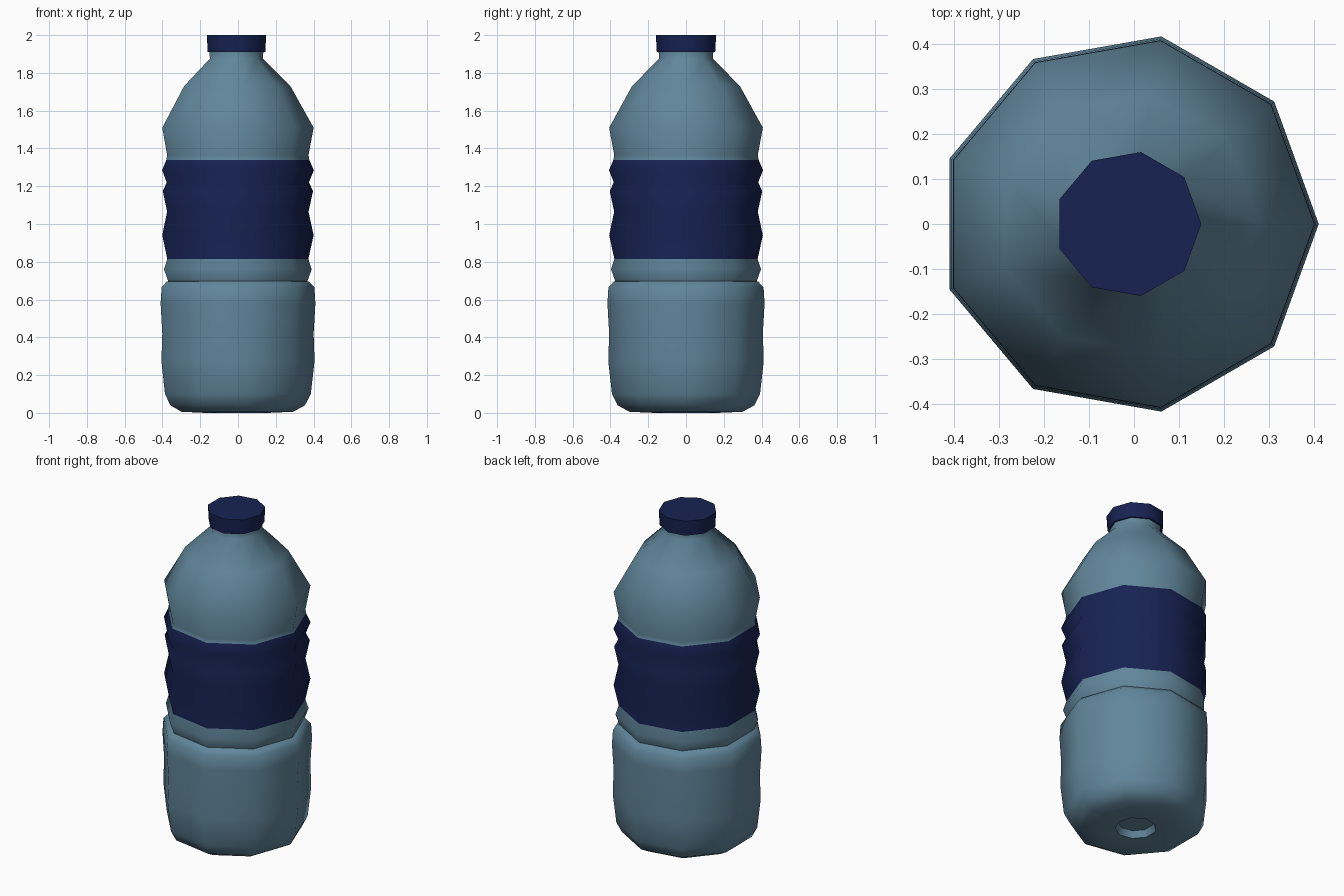
import bpy, bmesh, math

if "Cube" in bpy.data.objects:
    bpy.data.objects.remove(bpy.data.objects["Cube"])

SIDES = 9
CX = -0.0127  # centres the nine-sided bounds on x = 0


def material(name, color):
    m = bpy.data.materials.new(name)
    m.diffuse_color = (*color, 1)
    m.use_nodes = True
    m.node_tree.nodes["Principled BSDF"].inputs["Base Color"].default_value = m.diffuse_color
    return m


def lathe(name, profile, mats, pick=lambda z: 0):
    """Revolve (radius, z) points and close both ends."""
    bm = bmesh.new()
    rings = []
    for r, z in profile:
        rings.append([bm.verts.new((CX + r * math.cos(2 * math.pi * i / SIDES),
                                    r * math.sin(2 * math.pi * i / SIDES), z))
                      for i in range(SIDES)])
    for a, b in zip(rings, rings[1:]):
        for i in range(SIDES):
            j = (i + 1) % SIDES
            f = bm.faces.new((a[i], a[j], b[j], b[i]))
            f.material_index = pick(sum(v.co.z for v in f.verts) / 4)
    bm.faces.new(rings[0][::-1])
    bm.faces.new(rings[-1])
    bmesh.ops.recalc_face_normals(bm, faces=bm.faces)
    mesh = bpy.data.meshes.new(name)
    bm.to_mesh(mesh)
    bm.free()
    for m in mats:
        mesh.materials.append(m)
    ob = bpy.data.objects.new(name, mesh)
    bpy.context.collection.objects.link(ob)
    bpy.ops.object.select_all(action='DESELECT')
    ob.select_set(True)
    bpy.context.view_layer.objects.active = ob
    bpy.ops.object.shade_smooth_by_angle(angle=math.radians(62))
    return ob


plastic = material("plastic", (0.12, 0.24, 0.33))
navy = material("navy", (0.008, 0.016, 0.085))

# Bottle: base dimple, lower body, ribbed label band, shoulder, neck
LABEL = (0.815, 1.34)
bottle_profile = [
    (0.10, 0.045), (0.115, 0.005), (0.17, 0.0), (0.305, 0.006),
    (0.367, 0.04), (0.398, 0.10), (0.418, 0.275), (0.413, 0.42),
    (0.4225, 0.58), (0.417, 0.665), (0.388, 0.695), (0.38, 0.697),
    (0.403, 0.76), (0.385, LABEL[0]), (0.413, 0.94), (0.386, 1.065),
    (0.41, 1.175), (0.388, 1.22), (0.414, 1.285), (0.39, LABEL[1]),
    (0.386, 1.365), (0.413, 1.51), (0.29, 1.73), (0.145, 1.875),
    (0.147, 1.915)]
lathe("bottle", bottle_profile, [plastic, navy],
      lambda z: 1 if LABEL[0] < z < LABEL[1] else 0)

# Screw cap
lathe("cap", [(0.157, 1.91), (0.162, 2.0)], [navy])
